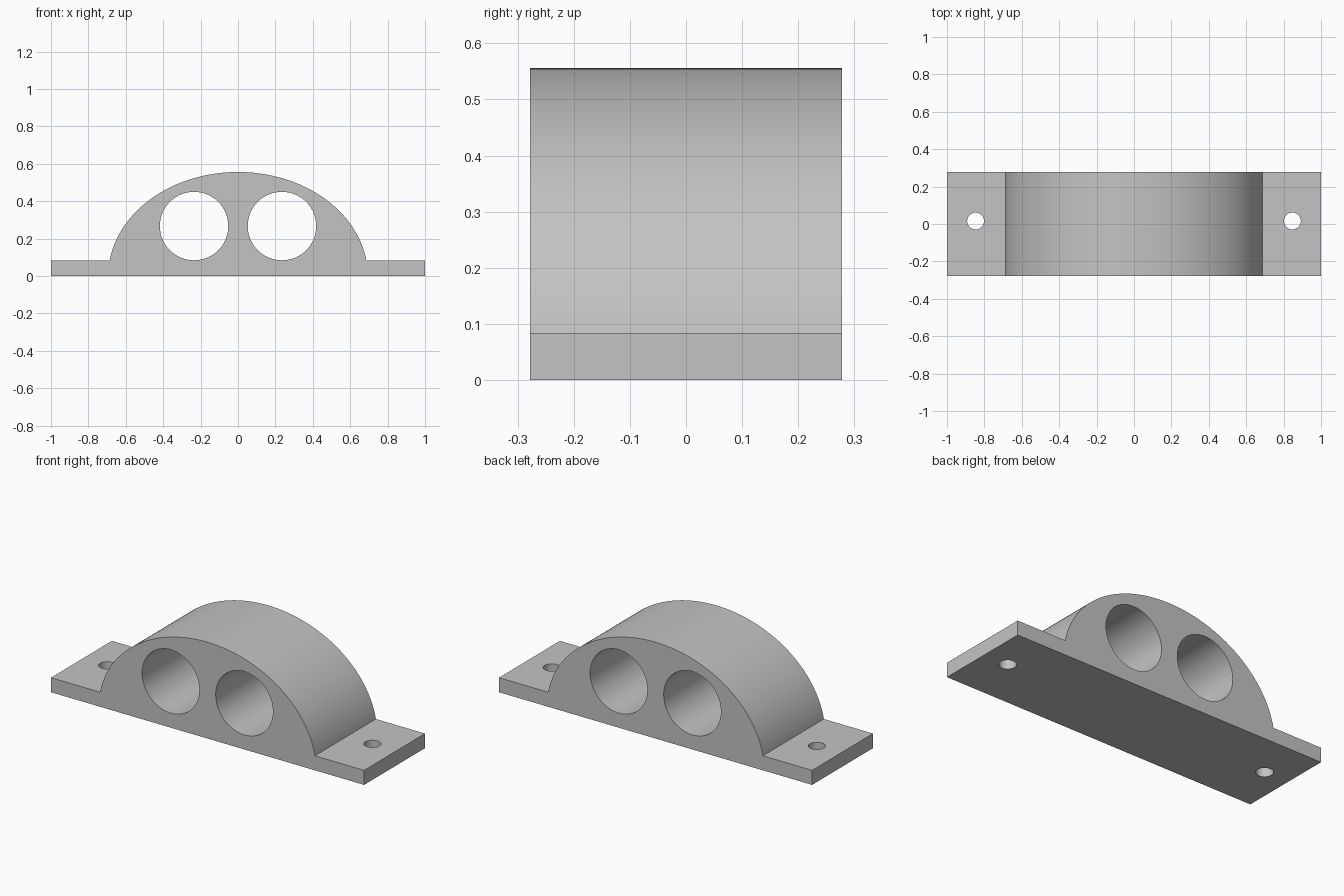
import bpy, bmesh, math

cube = bpy.data.objects.get("Cube")
if cube:
    bpy.data.objects.remove(cube, do_unlink=True)

DEPTH = 0.556                    # front to back
PLATE = 0.084                    # flange thickness
RX, RZ = 0.694, 0.556            # half-ellipse radii, centred on the base
SEGMENTS = 96

grey = bpy.data.materials.new("light_grey")
grey.use_nodes = True
colour = (0.55, 0.55, 0.55, 1)
grey.diffuse_color = colour
grey.node_tree.nodes["Principled BSDF"].inputs["Base Color"].default_value = colour

# Body outline: flat flanges on both sides of an elliptical arch
start = math.asin(PLATE / RZ)
angles = [start + (math.pi - 2 * start) * i / SEGMENTS for i in range(SEGMENTS + 1)]
arch = [(RX * math.cos(a), RZ * math.sin(a)) for a in angles]
outline = [(-1, 0), (1, 0), (1, PLATE)] + arch + [(-1, PLATE)]

bm = bmesh.new()
front = bm.faces.new([bm.verts.new((x, -DEPTH / 2, z)) for x, z in outline])
swept = bmesh.ops.extrude_face_region(bm, geom=[front])["geom"]
bmesh.ops.translate(bm, vec=(0, DEPTH, 0),
                    verts=[v for v in swept if isinstance(v, bmesh.types.BMVert)])
bmesh.ops.recalc_face_normals(bm, faces=bm.faces)
mesh = bpy.data.meshes.new("clamp_body")
bm.to_mesh(mesh)
bm.free()
body = bpy.data.objects.new("clamp_body", mesh)
bpy.context.collection.objects.link(body)
mesh.materials.append(grey)


def drill(location, radius, rotation=(0, 0, 0)):
    """Cut a round through-hole in the body."""
    bpy.ops.mesh.primitive_cylinder_add(vertices=64, radius=radius, depth=1,
                                        location=location, rotation=rotation)
    cutter = bpy.context.object
    cutter.name = "hole_cutter"
    cutter.hide_render = True
    cutter.data.materials.append(grey)
    mod = body.modifiers.new("hole", "BOOLEAN")
    mod.operation = "DIFFERENCE"
    mod.solver = "EXACT"
    mod.object = cutter
    bpy.ops.object.select_all(action="DESELECT")
    body.select_set(True)
    bpy.context.view_layer.objects.active = body
    bpy.ops.object.modifier_apply(modifier=mod.name)
    bpy.data.objects.remove(cutter, do_unlink=True)


for side in (-1, 1):
    drill((side * 0.235, 0, 0.267), 0.183, (math.pi / 2, 0, 0))   # pipe bore
    drill((side * 0.847, 0.016, 0), 0.045)                        # screw hole

bpy.ops.object.shade_smooth_by_angle(angle=math.radians(30))
